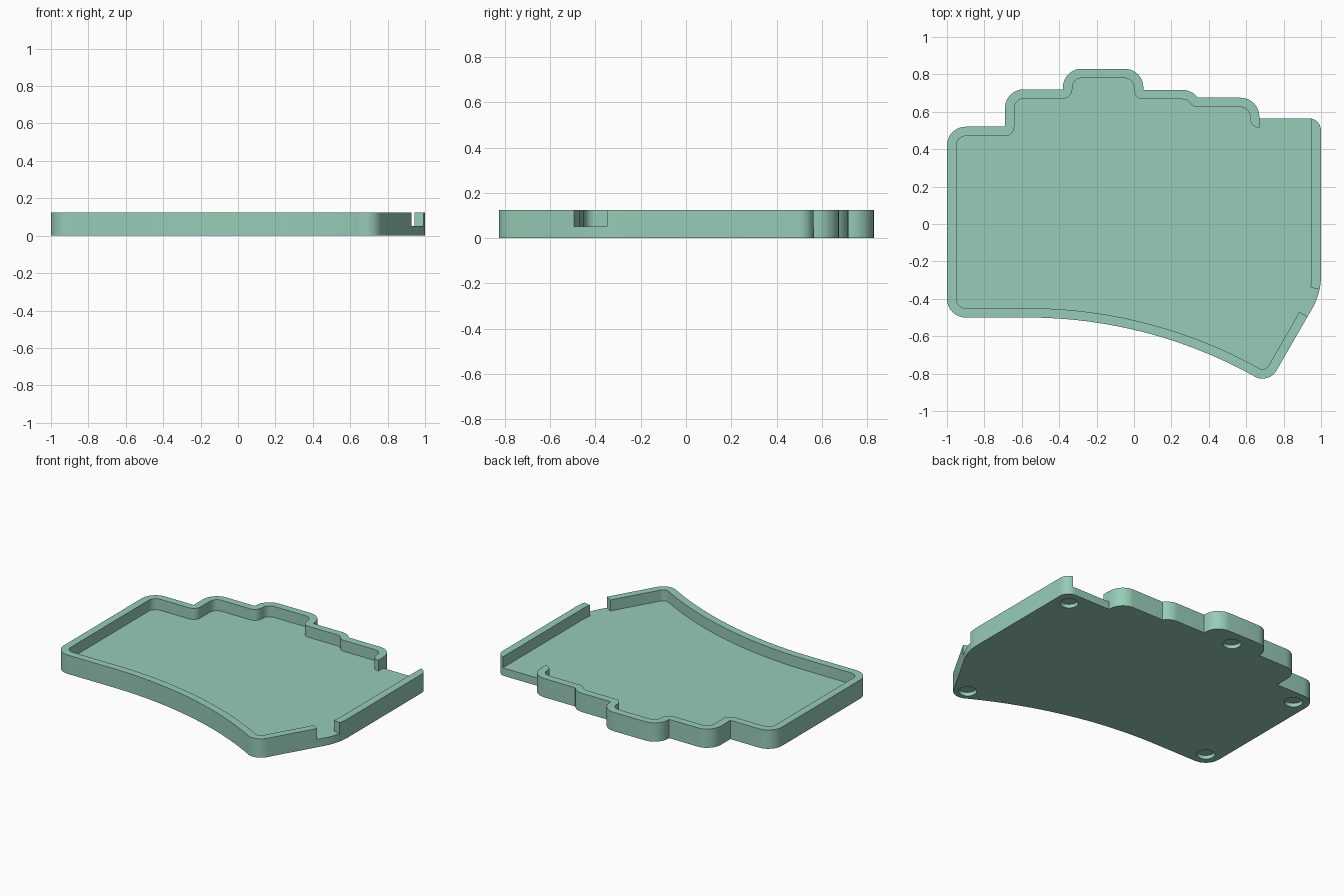
import bpy, bmesh, math

if "Cube" in bpy.data.objects:
    bpy.data.objects.remove(bpy.data.objects["Cube"])

HEIGHT, FLOOR, WALL = 0.125, 0.052, 0.05


def arc(cx, cy, r, a0, a1, n=10):
    """Points on an arc, angles in degrees."""
    angles = [math.radians(a0 + (a1 - a0) * i / n) for i in range(n + 1)]
    return [(cx + r * math.cos(a), cy + r * math.sin(a)) for a in angles]


def offset_left(path, start_angle, dist):
    """Offset an open path to its left, rounding the right-hand corners."""
    dirs = [math.atan2(q[1] - p[1], q[0] - p[0]) for p, q in zip(path, path[1:])]
    dirs = [start_angle] + dirs + [dirs[-1]]
    out = []
    for (x, y), a, b in zip(path, dirs, dirs[1:]):
        turn = (b - a + math.pi) % (2 * math.pi) - math.pi
        if turn < -0.25:
            deg = math.degrees(a) + 90
            out += arc(x, y, dist, deg, deg + math.degrees(turn), 8)
        else:
            m = a + turn / 2 + math.pi / 2
            d = dist / math.cos(turn / 2)
            out.append((x + d * math.cos(m), y + d * math.sin(m)))
    return out


def prism(name, points, z0, z1):
    """Solid extruded from a closed counter-clockwise outline."""
    bm = bmesh.new()
    face = bm.faces.new([bm.verts.new((x, y, z0)) for x, y in points])
    top = bmesh.ops.extrude_face_region(bm, geom=[face])["geom"]
    bmesh.ops.translate(bm, vec=(0, 0, z1 - z0),
                        verts=[v for v in top if isinstance(v, bmesh.types.BMVert)])
    bmesh.ops.recalc_face_normals(bm, faces=bm.faces)
    mesh = bpy.data.meshes.new(name)
    bm.to_mesh(mesh)
    bm.free()
    obj = bpy.data.objects.new(name, mesh)
    bpy.context.collection.objects.link(obj)
    return obj


# Outline: stepped back edge, left side, curved front edge, pointed corner
long_wall = [(0.67, 0.565)]
long_wall += arc(0.57, 0.575, 0.1, 0, 90)
long_wall += arc(0.26, 0.617, 0.1, 35.5, 90)
long_wall += [(0.05, 0.717)]
long_wall += arc(-0.05, 0.73, 0.1, 0, 90) + arc(-0.28, 0.73, 0.1, 90, 180)
long_wall += [(-0.38, 0.72)] + arc(-0.59, 0.62, 0.1, 90, 180)
long_wall += [(-0.69, 0.52)] + arc(-0.9, 0.42, 0.1, 90, 180)
long_wall += arc(-0.9, -0.4, 0.1, 180, 270)
long_wall += arc(-0.57, -3.0, 2.5, 90, 61, 24)
long_wall += arc(0.687, -0.74, 0.0866, 241, 330)
long_wall += [(0.928, -0.495)]
# Right side
right_wall = arc(0.64, -0.275, 0.36, -30, 0) + arc(0.935, 0.5, 0.065, 0, 90)

tray = prism("tray", long_wall + right_wall, 0, HEIGHT)

# Pocket inside the walls, running out through the front and back openings
pocket = [(0.672, 0.7), (0.672, 0.515)]
pocket += offset_left(long_wall, math.pi, WALL)
pocket += [(1.015, -0.545), (1.08, -0.369)]
pocket += arc(0.64, -0.275, 0.31, -12, 0, 4) + [(0.95, 0.7)]
cutters = [prism("pocket_cutter", pocket, FLOOR, HEIGHT + 0.1)]

# Round foot recesses in the underside
for x, y in [(-0.9, -0.4), (-0.9, 0.42), (0.9, 0.465), (0.687, -0.74), (-0.165, 0.72)]:
    cutters.append(prism("foot_recess_cutter", arc(x, y, 0.055, 0, 348.75, 31), -0.1, 0.025))

bpy.context.view_layer.objects.active = tray
tray.select_set(True)
for c in cutters:
    mod = tray.modifiers.new("cut", "BOOLEAN")
    mod.operation, mod.solver, mod.object = "DIFFERENCE", "EXACT", c
    bpy.ops.object.modifier_apply(modifier=mod.name)
    bpy.data.objects.remove(c)

# Single colour, smooth rounded corners
green = bpy.data.materials.new("sage_green")
green.diffuse_color = (0.31, 0.6, 0.47, 1)
green.use_nodes = True
green.node_tree.nodes["Principled BSDF"].inputs["Base Color"].default_value = green.diffuse_color
tray.data.materials.clear()
tray.data.materials.append(green)
bpy.ops.object.shade_smooth_by_angle(angle=math.radians(30))
